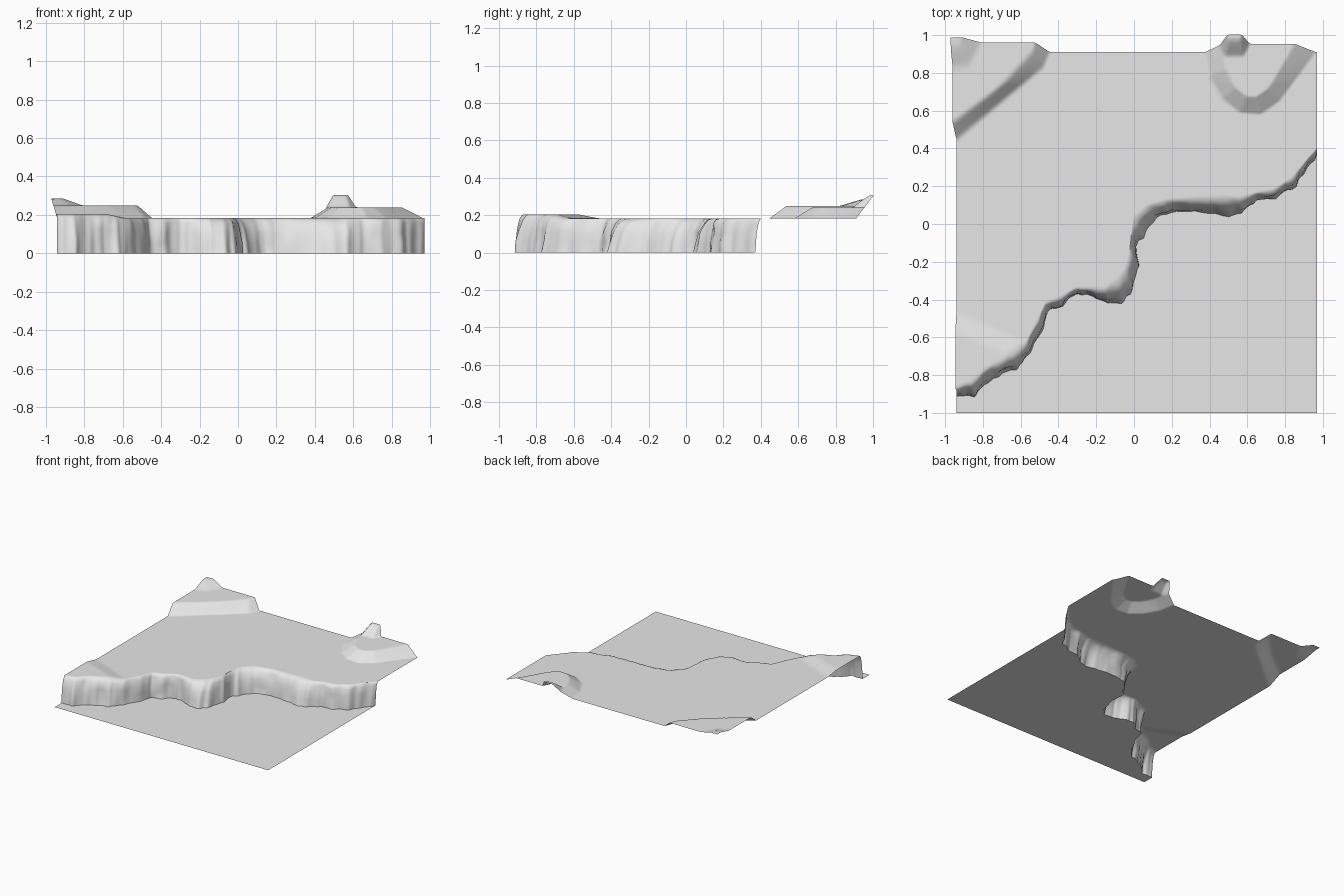
import bpy, bmesh, math, random
from mathutils import Vector, noise

if "Cube" in bpy.data.objects:
    bpy.data.objects.remove(bpy.data.objects["Cube"])

random.seed(4)
LEVEL = 0.183          # height of the main plateau
SUB = 8                # columns between control points

# Cliff line, left to right: foot x, foot y, crest x, crest y
CLIFF = [
    (-.94, -.915, -.94, -.87), (-.85, -.91, -.86, -.84), (-.78, -.84, -.79, -.77),
    (-.70, -.79, -.71, -.73), (-.62, -.77, -.64, -.69), (-.55, -.68, -.57, -.63),
    (-.48, -.55, -.51, -.51), (-.46, -.46, -.47, -.42), (-.38, -.43, -.39, -.39),
    (-.30, -.37, -.30, -.34), (-.22, -.38, -.22, -.34), (-.14, -.42, -.15, -.34),
    (-.07, -.42, -.09, -.29), (-.02, -.37, -.05, -.24), (.025, -.22, -.025, -.16),
    (.01, -.12, -.02, -.05), (.06, -.05, .00, .04), (.12, .04, .07, .10),
    (.20, .06, .18, .13), (.35, .065, .34, .14), (.50, .04, .48, .15),
    (.57, .06, .56, .14), (.65, .12, .65, .165), (.75, .135, .74, .185),
    (.85, .20, .83, .24), (.91, .28, .90, .32), (.97, .37, .97, .405),
]

# Raised areas: open convex outline (interior on its left), slope width, height
MOUNDS = [
    ([(-.96, .43), (-.48, .83), (-.43, .95)], .07, .067),                  # back left shelf
    ([(-1.0, .80), (-.86, .82), (-.78, .95)], .07, .035),                  # back left knob
    ([(.37, .95), (.40, .78), (.47, .66), (.56, .59), (.67, .58),
      (.77, .65), (.97, .92)], .09, .057),                                 # back right shelf
    ([(.44, .95), (.48, .86), (.58, .86), (.64, .95)], .035, .065),        # back right knob
    ([(-.58, -.9), (-.58, -.62), (-.98, -.45)], .10, .021),                # front left swell
]


def rise(x, y):
    """Extra height of the raised areas above the plateau."""
    total = 0
    for outline, width, height in MOUNDS:
        depth = 9
        for (ax, ay), (bx, by) in zip(outline, outline[1:]):
            dx, dy = bx - ax, by - ay
            depth = min(depth, (dx * (y - ay) - dy * (x - ax)) / math.hypot(dx, dy))
        total += height * max(0, min(1, depth / width))
    return total


def clamp(v):
    return max(0, min(1, v))


def top_point(x, y):
    """Plateau point; raised edges lean outwards at the back and left."""
    h = rise(x, y)
    return (x - .3 * h * clamp((-.75 - x) / .19),
            y + .76 * h * clamp((y - .75) / .16), LEVEL + h)


def sheet(name, rows, mat):
    """Grid surface from rows of points, front to back."""
    bm = bmesh.new()
    grid = [[bm.verts.new(p) for p in row] for row in rows]
    for a, b in zip(grid, grid[1:]):
        for i in range(len(a) - 1):
            bm.faces.new((a[i], a[i + 1], b[i + 1], b[i]))
    mesh = bpy.data.meshes.new(name)
    bm.to_mesh(mesh)
    bm.free()
    mesh.materials.append(mat)
    ob = bpy.data.objects.new(name, mesh)
    bpy.context.collection.objects.link(ob)
    bpy.ops.object.select_all(action='DESELECT')
    ob.select_set(True)
    bpy.context.view_layer.objects.active = ob
    bpy.ops.object.shade_smooth_by_angle(angle=math.radians(70))
    return ob


# Resample the cliff line with a little roughness
foot, crest = [], []
for a, b in zip(CLIFF, CLIFF[1:]):
    for k in range(SUB):
        p = [u + (v - u) * k / SUB for u, v in zip(a, b)]
        foot.append(p[:2])
        crest.append(p[2:])
foot.append(CLIFF[-1][:2])
crest.append(CLIFF[-1][2:])
n = len(foot) - 1
for i in range(1, n):
    j = .012 * noise.noise(Vector((foot[i][0] * 22, foot[i][1] * 22, 0)))
    foot[i] = (foot[i][0] + j * .5, foot[i][1] - j)
edge_x = [-.94 + 1.91 * i / n for i in range(n + 1)]

grey = bpy.data.materials.new("rock grey")
grey.diffuse_color = (.8, .8, .8, 1)
grey.use_nodes = True
grey.node_tree.nodes["Principled BSDF"].inputs["Base Color"].default_value = grey.diffuse_color

# Low ground in front of the cliff
low = []
for r in range(5):
    t = r / 4
    low.append([(edge_x[i] + (foot[i][0] - edge_x[i]) * t,
                 -1 + (foot[i][1] + 1) * t, 0) for i in range(n + 1)])
sheet("low_ground", low, grey)

# Cliff face, then the plateau with its raised corners
rows = []
for t, z in [(0, 0), (.12, .3), (.25, .6), (.5, .86), (.78, .97)]:
    row = []
    for i in range(n + 1):
        x, y = (f + (c - f) * t for f, c in zip(foot[i], crest[i]))
        w = .012 * noise.noise(Vector((x * 14, y * 14, z * 4))) if 0 < i < n and z else 0
        tx, ty, tz = top_point(*crest[i])
        row.append((x + w * .5, y - w, tz * z))
    rows.append(row)
ROWS = 100
for r in range(ROWS + 1):
    t = r / ROWS
    rows.append([top_point(crest[i][0] + (edge_x[i] - crest[i][0]) * t,
                           crest[i][1] + (.91 - crest[i][1]) * t) for i in range(n + 1)])
sheet("cliff_and_plateau", rows, grey)
